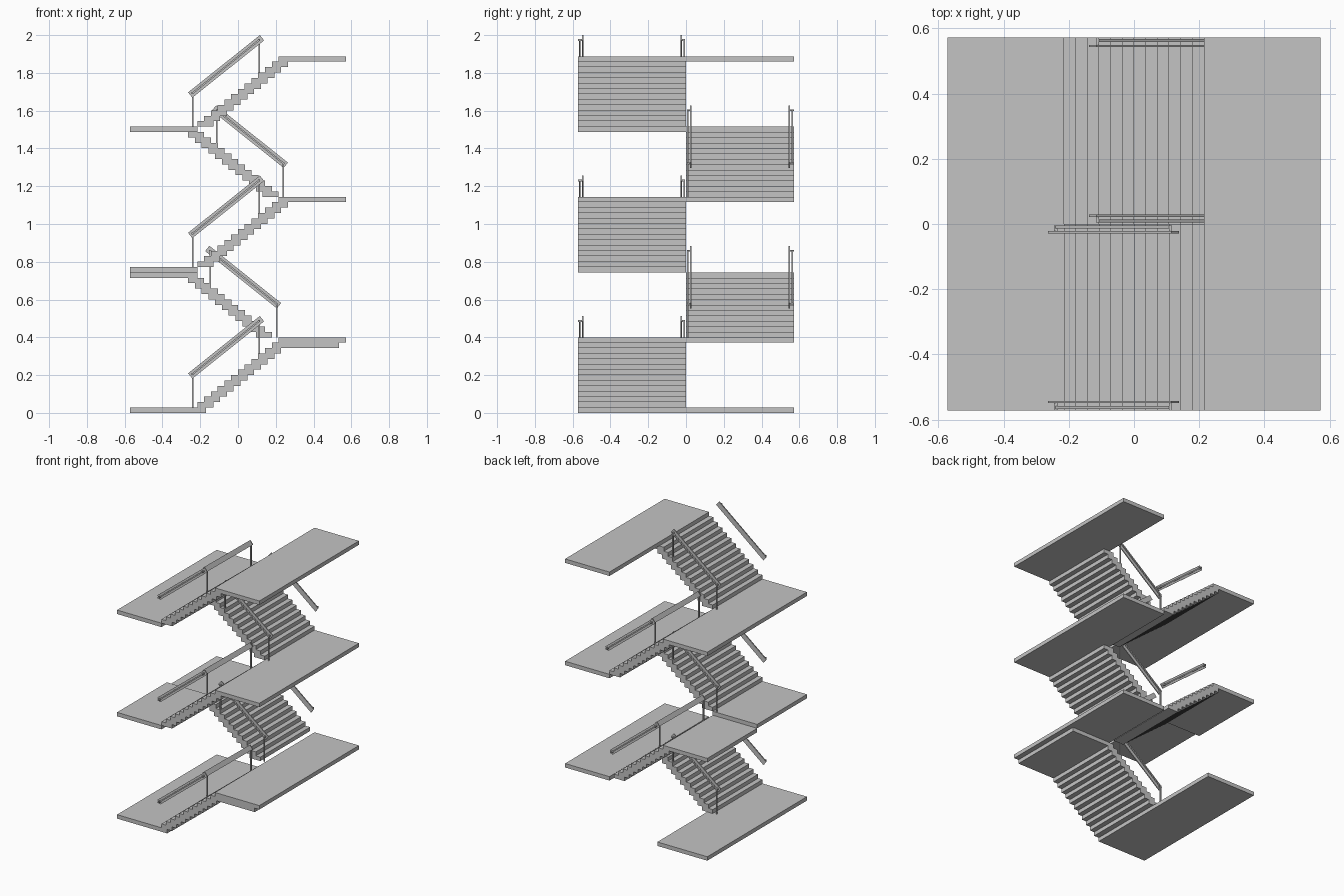
import bpy, bmesh, math
from mathutils import Matrix, Vector

if "Cube" in bpy.data.objects:
    bpy.data.objects.remove(bpy.data.objects["Cube"])

U = 0.0286      # riser height (also slab thickness)
T = 0.0358      # tread spacing
W = 0.085       # step box depth
S = 0.572       # half footprint
E = 0.215       # landing edge

grey = bpy.data.materials.new("concrete_grey")
grey.diffuse_color = (0.55, 0.55, 0.55, 1)
grey.use_nodes = True
grey.node_tree.nodes["Principled BSDF"].inputs["Base Color"].default_value = grey.diffuse_color


def box(bm, lo, hi, rot=None):
    c = (Vector(lo) + Vector(hi)) / 2
    d = Vector(hi) - Vector(lo)
    m = Matrix.Translation(c) @ (rot or Matrix()) @ Matrix.Diagonal((abs(d.x), abs(d.y), abs(d.z), 1))
    bmesh.ops.create_cube(bm, size=1, matrix=m)


def finish(bm, name):
    me = bpy.data.meshes.new(name)
    bm.to_mesh(me)
    bm.free()
    me.materials.append(grey)
    ob = bpy.data.objects.new(name, me)
    bpy.context.collection.objects.link(ob)
    return ob


# landings: name, x range, y range, level (top = level * U)
landings = [
    ("bottom_landing", -S, -0.17, -S, S, 1),
    ("right_lower_front_landing", E - T, 0.535, -S, 0, 13),
    ("right_lower_landing", E, S, -S, S, 14),
    ("left_middle_back_landing", -S, -E, 0, S, 26),
    ("left_middle_front_landing", -S, -E, -S, 0, 27),
    ("right_upper_landing", E, S, -S, S, 40),
    ("left_upper_landing", -S, -E, -S, S, 53),
    ("top_landing", E, S, -S, S, 66),
]
for name, x0, x1, y0, y1, n in landings:
    bm = bmesh.new()
    box(bm, (x0, y0, (n - 1) * U), (x1, y1, n * U))
    finish(bm, name)


def flight(name, x0, d, n0, risers, y0, y1):
    """Overlapping step slabs rising in direction d from level n0."""
    bm = bmesh.new()
    for i in range(risers - 1):
        x = x0 + d * i * T
        n = n0 + i
        box(bm, (min(x, x + d * W), y0, n * U), (max(x, x + d * W), y1, (n + 1) * U))
    finish(bm, name)


def sloped(bm, a, b, y0, y1, h):
    """Bar along the slope from a to b (x, z)."""
    dx, dz = b[0] - a[0], b[1] - a[1]
    L = math.hypot(dx, dz)
    cx, cz, cy = (a[0] + b[0]) / 2, (a[1] + b[1]) / 2, (y0 + y1) / 2
    box(bm, (cx - L / 2, min(y0, y1), cz - h / 2), (cx + L / 2, max(y0, y1), cz + h / 2),
        Matrix.Rotation(-math.atan2(dz, dx), 4, 'Y'))


def railing(name, x0, d, n0, y, s, posts):
    """Handrail board, backing bar and brackets; y is the flight edge, s points inward."""
    z0 = n0 * U
    zr = lambda off: z0 + 0.167 + (off + 0.038) * 0.303 / 0.38
    pt = lambda off: (x0 + d * off, zr(off))
    bm = bmesh.new()
    sloped(bm, pt(-0.038), pt(0.342), y + s * 0.022, y + s * 0.029, 0.036)
    sloped(bm, pt(-0.025), pt(0.327), y + s * 0.005, y + s * 0.014, 0.009)
    for off in (-0.025, 0.327):
        x, z = pt(off)
        ya, yb = sorted((y + s * (0.005 if posts else 0), y + s * 0.023))
        box(bm, (x - 0.005, ya, z - 0.005), (x + 0.005, yb, z + 0.005))
        if posts:
            foot = z0 if off < 0 else z0 + (int(off / T) + 1) * U
            ya, yb = sorted((y + s * 0.005, y + s * 0.014))
            box(bm, (x - 0.004, ya, foot), (x + 0.004, yb, z))
    finish(bm, name)


# flights: name, first riser x, direction, start level, risers
flights = [
    ("front_flight_1", -E, 1, 1, 13),
    ("back_flight_1", E - T, -1, 14, 12),
    ("front_flight_2", -E, 1, 27, 13),
    ("back_flight_2", E, -1, 40, 13),
    ("front_flight_3", -E, 1, 53, 13),
]
for name, x0, d, n0, r in flights:
    side = -d                       # front flights rise to the right
    y0, y1 = sorted((0, side * S))
    flight(name, x0, d, n0, r, y0, y1)
    railing(name + "_wall_rail", x0, d, n0, side * S, -side, False)
    railing(name + "_inner_rail", x0, d, n0, 0, side, True)
